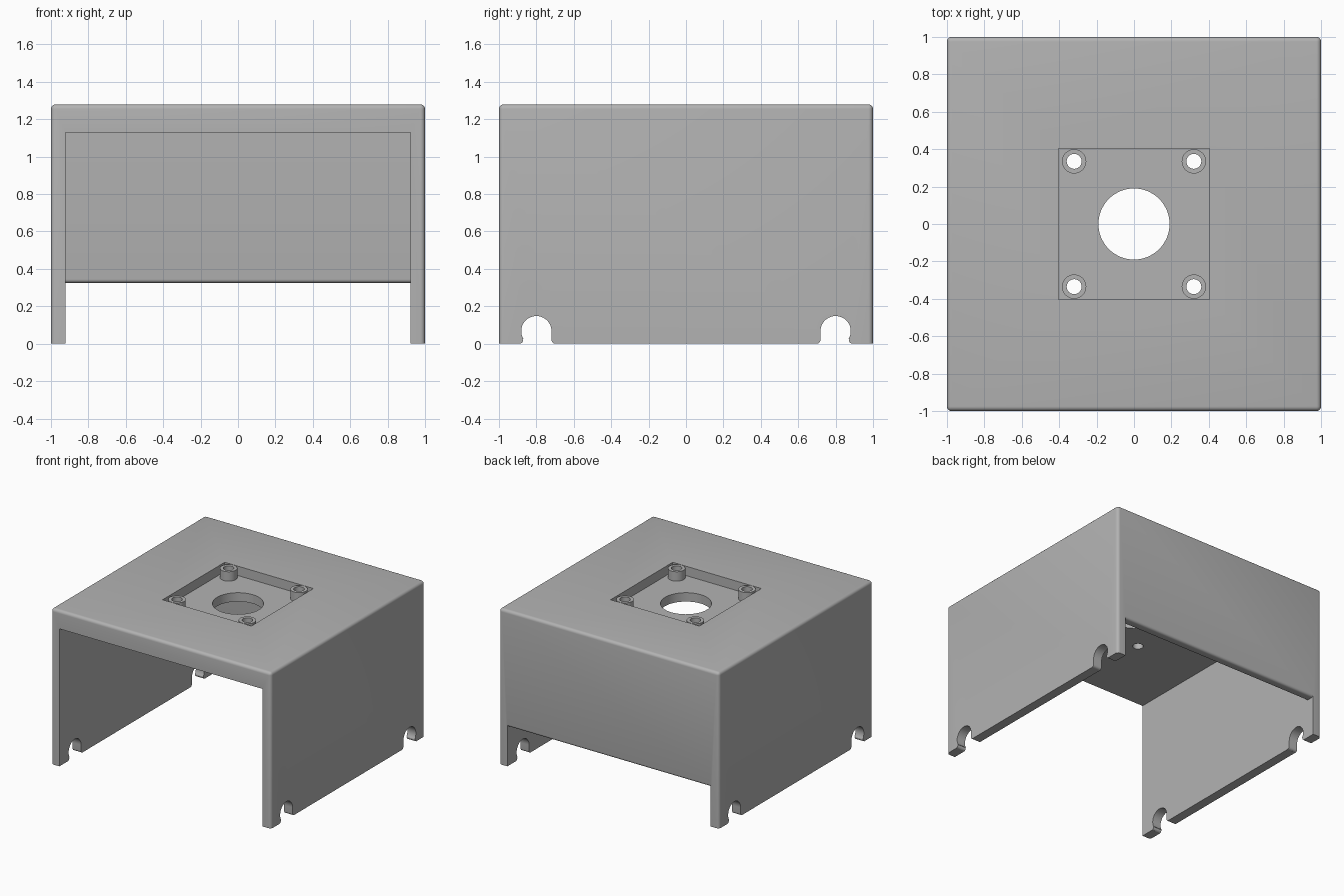
import bpy, bmesh
from math import sin, cos, pi, radians

if "Cube" in bpy.data.objects:
    bpy.data.objects.remove(bpy.data.objects["Cube"])

HEIGHT, WALL, ROUND = 1.28, 0.077, 0.025
INNER = 1 - WALL
CEILING, BACK_EDGE, FLOOR = 1.13, 0.325, 1.203
BOSS_X, BOSS_Y = 0.32, 0.335

grey = bpy.data.materials.new("plain grey")
grey.use_nodes = True
grey.diffuse_color = (0.45, 0.45, 0.45, 1)
grey.node_tree.nodes["Principled BSDF"].inputs["Base Color"].default_value = grey.diffuse_color


def arc(cx, cy, r, start, end, steps):
    """Points on an arc, angles in degrees."""
    angles = [radians(start + (end - start) * i / steps) for i in range(steps + 1)]
    return [(cx + r * cos(a), cy + r * sin(a)) for a in angles]


def add_object(name, bm):
    bmesh.ops.recalc_face_normals(bm, faces=bm.faces)
    mesh = bpy.data.meshes.new(name)
    bm.to_mesh(mesh)
    bm.free()
    mesh.materials.append(grey)
    obj = bpy.data.objects.new(name, mesh)
    bpy.context.collection.objects.link(obj)
    return obj


def prism(name, points, place, shift):
    """Extrude a flat outline along shift; place maps 2D to 3D."""
    bm = bmesh.new()
    face = bm.faces.new([bm.verts.new(place(*p)) for p in points])
    grown = bmesh.ops.extrude_face_region(bm, geom=[face])["geom"]
    bmesh.ops.translate(bm, vec=shift, verts=[v for v in grown if isinstance(v, bmesh.types.BMVert)])
    return add_object(name, bm)


def side_prism(name, points, half):
    return prism(name, points, lambda y, z: (-half, y, z), (2 * half, 0, 0))


def upright_prism(name, points, low, high):
    return prism(name, points, lambda x, y: (x, y, low), (0, 0, high - low))


def square(s):
    return [(-s, -s), (s, -s), (s, s), (-s, s)]


def circle(x, y, r, n):
    return arc(x, y, r, 0, 360, n)[:-1]


def cut(target, cutter):
    mod = target.modifiers.new("cut", "BOOLEAN")
    mod.operation, mod.solver, mod.object = "DIFFERENCE", "EXACT", cutter
    bpy.context.view_layer.objects.active = target
    bpy.ops.object.modifier_apply(modifier=mod.name)
    bpy.data.objects.remove(cutter)


def smooth(obj):
    bpy.ops.object.select_all(action="DESELECT")
    obj.select_set(True)
    bpy.context.view_layer.objects.active = obj
    bpy.ops.object.shade_smooth_by_angle(angle=radians(30))


# Outer block with rounded upright and top edges
bm = bmesh.new()
bmesh.ops.create_cube(bm, size=2)
for v in bm.verts:
    v.co.z = HEIGHT if v.co.z > 0 else 0
edges = [e for e in bm.edges if any(v.co.z > 0 for v in e.verts)]
bmesh.ops.bevel(bm, geom=edges, offset=ROUND, segments=5, profile=0.5, affect="EDGES")
cover = add_object("cover", bm)

# Inside space, open to the front and below the rounded back wall edge
lip = 0.02
space = [(-1.2, -0.1), (1.2, -0.1), (1.2, BACK_EDGE + lip)]
space += arc(1 - lip, BACK_EDGE + lip, lip, 0, -90, 5)
space += arc(INNER + lip, BACK_EDGE + lip, lip, -90, -180, 5)
space += [(INNER, CEILING), (-1.2, CEILING)]
cut(cover, side_prism("inside_cutter", space, INNER))

# Keyhole notches at the foot of both side walls
notch = [(-0.885, -0.1), (-0.885, 0)]
notch += arc(-0.89, 0.018, 0.018, -75, 20, 5)
notch += arc(-0.8, 0.067, 0.081, 212, 0, 24)
notch += arc(-0.699, 0.02, 0.02, 180, 265, 5)
notch += [(-0.699, -0.1)]
for side in (1, -1):
    cut(cover, side_prism("notch_cutter", [(side * y, z) for y, z in notch], 1.2))

# Square recess in the roof with a round opening
cut(cover, upright_prism("recess_cutter", square(0.403), FLOOR, HEIGHT + 0.1))
cut(cover, upright_prism("opening_cutter", circle(0, 0, 0.19, 64), 1, HEIGHT + 0.1))

# Hollow screw bosses in the corners of the recess
for sx, x_name in ((1, "left"), (-1, "right")):
    for sy, y_name in ((1, "back"), (-1, "front")):
        x, y = sx * BOSS_X, sy * BOSS_Y
        cut(cover, upright_prism("screw_cutter", circle(x, y, 0.04, 32), 1, HEIGHT + 0.1))
        boss = upright_prism(f"{y_name}_{x_name}_boss", circle(x, y, 0.065, 32), FLOOR, HEIGHT)
        cut(boss, upright_prism("screw_cutter", circle(x, y, 0.04, 32), 1, HEIGHT + 0.1))
        smooth(boss)

smooth(cover)
